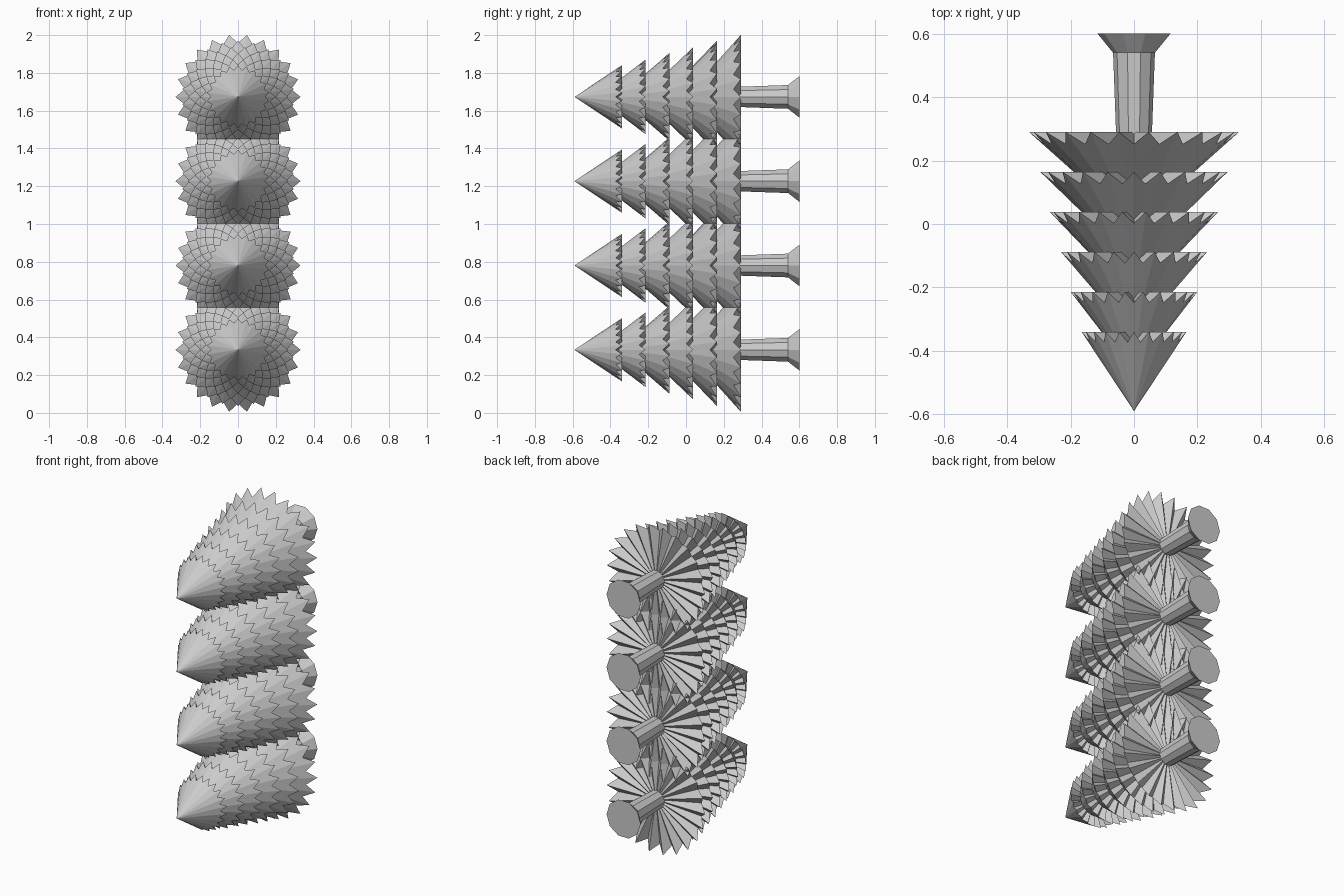
import bpy, bmesh, math

if "Cube" in bpy.data.objects:
    bpy.data.objects.remove(bpy.data.objects["Cube"])

TEETH = 22          # points on every tier rim
TIERS = 6

grey = bpy.data.materials.new("plain grey")
grey.diffuse_color = (0.6, 0.6, 0.6, 1)
grey.use_nodes = True
grey.node_tree.nodes["Principled BSDF"].inputs["Base Color"].default_value = grey.diffuse_color


def at(bm, radius, angle, y):
    return bm.verts.new((radius * math.cos(angle), y, radius * math.sin(angle)))


def finish(bm, name):
    bmesh.ops.recalc_face_normals(bm, faces=bm.faces)
    mesh = bpy.data.meshes.new(name)
    bm.to_mesh(mesh)
    bm.free()
    mesh.materials.append(grey)
    return mesh


# One pleated tier: star-shaped rim joined to the apex and to the underside centre
def add_tier(bm, i):
    t = i / (TIERS - 1)
    rim_y = -0.34 + 0.63 * t
    radius = 0.167 + 0.164 * t
    height = 0.25 + 0.045 * t
    apex = bm.verts.new((0, rim_y - height, 0))
    under = bm.verts.new((0, rim_y, 0))
    phase = 0 if i % 2 else 1        # teeth are staggered between tiers
    rim = []
    for k in range(2 * TEETH):
        a = math.pi * (k + phase) / TEETH
        if k % 2 == 0:
            rim.append(at(bm, radius, a, rim_y))
        else:
            rim.append(at(bm, radius * 0.86, a, rim_y - 0.13 * height))
    for k in range(2 * TEETH):
        p, q = rim[k], rim[(k + 1) % (2 * TEETH)]
        bm.faces.new((apex, p, q))
        bm.faces.new((under, q, p))


bm = bmesh.new()
for i in range(TIERS):
    add_tier(bm, i)
foliage = finish(bm, "foliage")

# Trunk with a flared foot
bm = bmesh.new()
SIDES = 10
rings = [[at(bm, r, 2 * math.pi * k / SIDES, y) for k in range(SIDES)]
         for y, r in ((0.27, 0.056), (0.54, 0.066), (0.60, 0.115))]
for a, b in zip(rings, rings[1:]):
    for k in range(SIDES):
        n = (k + 1) % SIDES
        bm.faces.new((a[k], a[n], b[n], b[k]))
bm.faces.new(rings[0])
bm.faces.new(rings[-1])
trunk = finish(bm, "trunk")

# Four trees lying on their sides, stacked upwards
for n in range(4):
    for mesh in (foliage, trunk):
        ob = bpy.data.objects.new(f"tree_{n + 1}_{mesh.name}", mesh)
        ob.location.z = 0.334 + 0.4463 * n
        bpy.context.collection.objects.link(ob)
